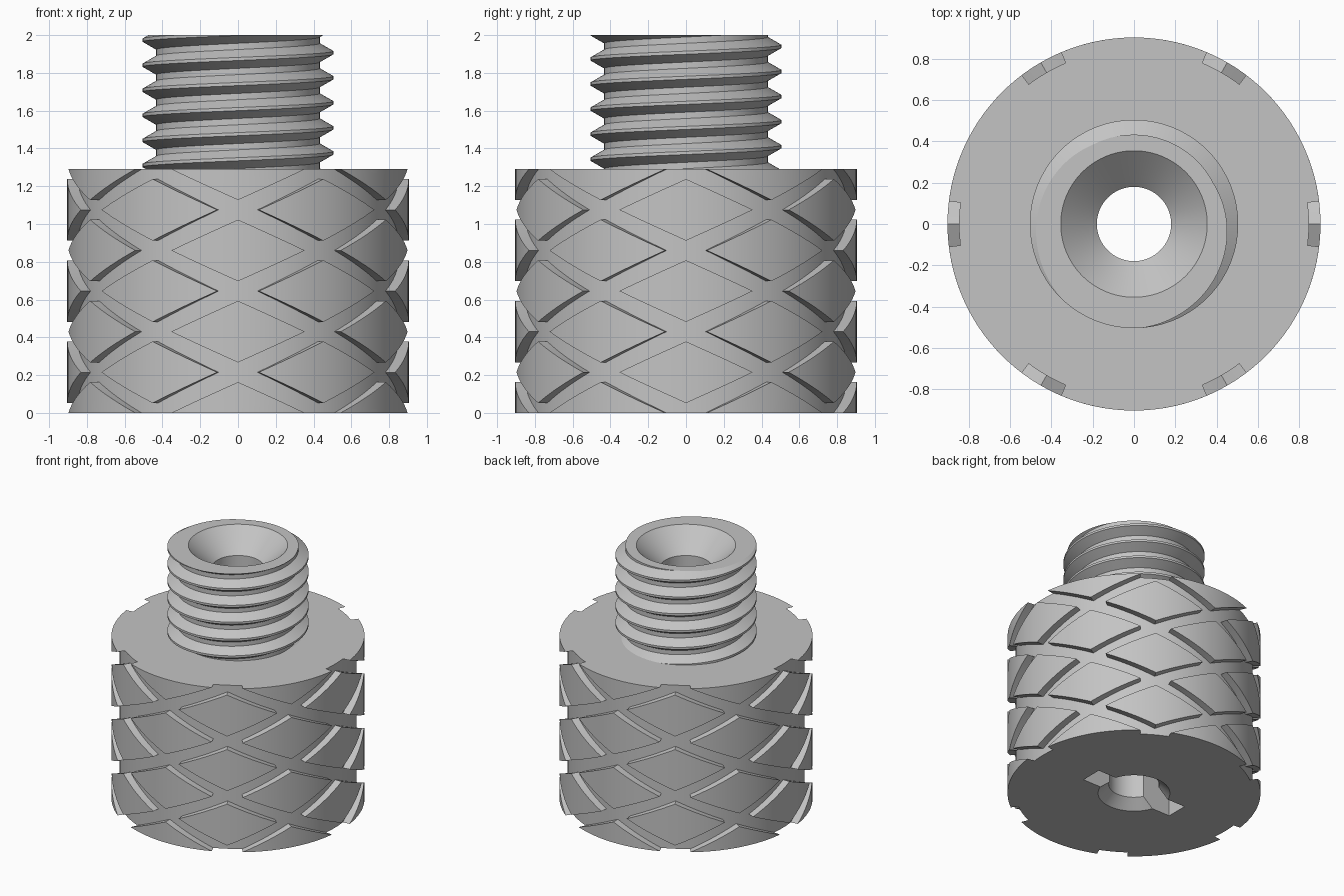
import bpy, bmesh
from math import sin, cos, pi, radians

cube = bpy.data.objects.get("Cube")
if cube:
    bpy.data.objects.remove(cube)

# Single metal colour
metal = bpy.data.materials.new("grey_metal")
metal.use_nodes = True
GREY = (0.55, 0.55, 0.55, 1)
metal.diffuse_color = GREY
metal.node_tree.nodes["Principled BSDF"].inputs["Base Color"].default_value = GREY

HEIGHT, TOP = 1.29, 2.0          # collar top, stud top
OUTER, CORE = 0.904, 0.848       # knurl and groove radii
BORE = 0.18
SEG = 120


def polar(r, a, z):
    return (r * cos(a), r * sin(a), z)


def finish(bm, name):
    bmesh.ops.remove_doubles(bm, verts=bm.verts[:], dist=1e-5)
    bmesh.ops.recalc_face_normals(bm, faces=bm.faces[:])
    mesh = bpy.data.meshes.new(name)
    bm.to_mesh(mesh)
    bm.free()
    obj = bpy.data.objects.new(name, mesh)
    bpy.context.collection.objects.link(obj)
    mesh.materials.append(metal)
    return obj


def smooth(obj):
    bpy.ops.object.select_all(action='DESELECT')
    obj.select_set(True)
    bpy.context.view_layer.objects.active = obj
    bpy.ops.object.shade_smooth_by_angle(angle=radians(25))


def lathe(bm, profile, closed=False):
    rings = [[bm.verts.new(polar(r, 2 * pi * i / SEG, z)) for i in range(SEG)]
             for r, z in profile]
    pairs = list(zip(rings, rings[1:]))
    if closed:
        pairs.append((rings[-1], rings[0]))
    for a, b in pairs:
        for i in range(SEG):
            j = (i + 1) % SEG
            bm.faces.new((a[i], a[j], b[j], b[i]))
    return rings


# Collar core with a through bore, chamfered underneath
bm = bmesh.new()
lathe(bm, [(BORE, 0.07), (0.257, 0), (CORE, 0), (CORE, HEIGHT), (BORE, HEIGHT)], True)
collar = finish(bm, "collar_core")

# Driver slot cut into the underside
bm = bmesh.new()
bmesh.ops.create_cube(bm, size=1)
bmesh.ops.scale(bm, verts=bm.verts[:], vec=(0.8, 0.17, 0.8))
slot = finish(bm, "slot_cutter")
slot.hide_render = True
cut = collar.modifiers.new("slot", 'BOOLEAN')
cut.operation = 'DIFFERENCE'
cut.solver = 'EXACT'
cut.object = slot
bpy.context.view_layer.objects.active = collar
bpy.ops.object.modifier_apply(modifier=cut.name)
bpy.data.objects.remove(slot)
smooth(collar)

# Raised diamond knurls, trimmed flush with the collar ends
ROW = HEIGHT / 6
HALF_W, HALF_H, STEPS = radians(23), 0.163, 8


def diamond(bm, angle, z):
    columns = []
    for i in range(-STEPS, STEPS + 1):
        a = angle + HALF_W * i / STEPS
        h = HALF_H * (1 - abs(i) / STEPS)
        lo, hi = max(z - h, 0), min(z + h, HEIGHT)
        columns.append([bm.verts.new(polar(r, a, h)) for r, h in
                        ((CORE - 0.004, lo), (OUTER, lo), (OUTER, hi), (CORE - 0.004, hi))])
    for a, b in zip(columns, columns[1:]):
        for k in range(4):
            m = (k + 1) % 4
            bm.faces.new((a[k], b[k], b[m], a[m]))


bm = bmesh.new()
for row in range(7):
    for n in range(6):
        diamond(bm, radians(-90 + 60 * n + 30 * (row % 2)), row * ROW)
bmesh.ops.dissolve_degenerate(bm, dist=1e-5, edges=bm.edges[:])
smooth(finish(bm, "diamond_knurls"))

# Threaded stud: right-handed helical strip, trimmed level at both ends
PITCH, CREST_Z, TURNS = 0.1327, 1.907, 9
MAJOR, MINOR = 0.505, 0.433
SECTION = [(MAJOR, -1 / 16), (MAJOR, 1 / 16), (MINOR, 3 / 8), (MINOR, 5 / 8)]
start = CREST_Z - 7 * PITCH

bm = bmesh.new()
rows = []
for s in range(SEG * TURNS + 1):
    turn = s / SEG
    rows.append([bm.verts.new(polar(r, 2 * pi * (s % SEG) / SEG, start + PITCH * (turn + t)))
                 for r, t in SECTION])
for s in range(SEG * TURNS):
    a, b = rows[s], rows[s + 1]
    for k in range(3):
        bm.faces.new((a[k], b[k], b[k + 1], a[k + 1]))
    if s + SEG < SEG * TURNS:
        c, d = rows[s + SEG], rows[s + SEG + 1]
        bm.faces.new((a[3], b[3], d[0], c[0]))
for z, side in ((TOP, 1), (HEIGHT, -1)):
    bmesh.ops.bisect_plane(bm, geom=bm.verts[:] + bm.edges[:] + bm.faces[:],
                           plane_co=(0, 0, z), plane_no=(0, 0, side), clear_outer=True)
bmesh.ops.remove_doubles(bm, verts=bm.verts[:], dist=1e-5)

# Countersunk bore and flat ends of the stud
lathe(bm, [(BORE, HEIGHT), (BORE, TOP - 0.165), (0.355, TOP)])
for z in (TOP, HEIGHT):
    rim = [e for e in bm.edges if e.is_boundary and all(abs(v.co.z - z) < 1e-4 for v in e.verts)]
    bmesh.ops.triangle_fill(bm, edges=rim, use_beauty=True, normal=(0, 0, 1))
smooth(finish(bm, "threaded_stud"))
